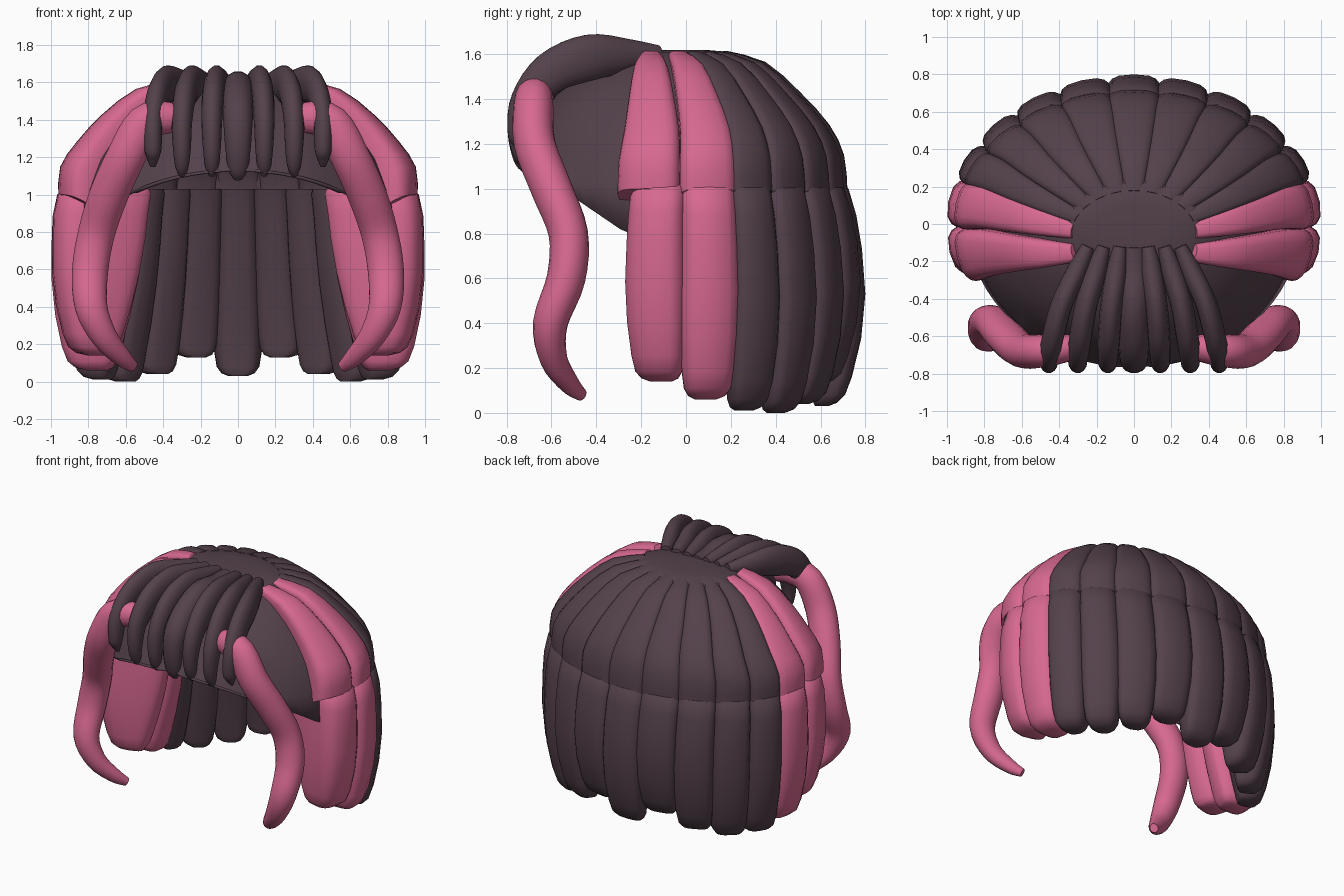
import bpy, bmesh, math
from mathutils import Vector

if "Cube" in bpy.data.objects:
    bpy.data.objects.remove(bpy.data.objects["Cube"])


def material(name, rgb):
    m = bpy.data.materials.new(name)
    m.diffuse_color = (*rgb, 1)
    m.use_nodes = True
    m.node_tree.nodes["Principled BSDF"].inputs["Base Color"].default_value = m.diffuse_color
    return m


DARK = material("dark plum", (0.088, 0.053, 0.070))
PINK = material("pink", (0.68, 0.14, 0.28))


def loft(name, rings, mat, cap_start=True, cap_end=True):
    """Skin a list of closed rings into one smooth object."""
    bm = bmesh.new()
    vr = [[bm.verts.new(p) for p in r] for r in rings]
    n = len(vr[0])
    for a, b in zip(vr, vr[1:]):
        for i in range(n):
            j = (i + 1) % n
            bm.faces.new((a[i], a[j], b[j], b[i]))
    if cap_start:
        bm.faces.new(vr[0])
    if cap_end:
        bm.faces.new(vr[-1])
    bmesh.ops.remove_doubles(bm, verts=bm.verts, dist=0.0005)
    bmesh.ops.recalc_face_normals(bm, faces=bm.faces)
    me = bpy.data.meshes.new(name)
    bm.to_mesh(me)
    bm.free()
    me.materials.append(mat)
    for p in me.polygons:
        p.use_smooth = True
    me.set_sharp_from_angle(angle=math.radians(50))
    ob = bpy.data.objects.new(name, me)
    bpy.context.collection.objects.link(ob)
    return ob


def spline(pts, steps=4):
    """Catmull-Rom through tuples of any length."""
    out = []
    n = len(pts)
    for i in range(n - 1):
        p = [pts[max(i - 1, 0)], pts[i], pts[i + 1], pts[min(i + 2, n - 1)]]
        for s in range(steps):
            t = s / steps
            out.append(tuple(
                0.5 * (2 * b + (c - a) * t + (2 * a - 5 * b + 4 * c - d) * t * t
                       + (3 * b - a - 3 * c + d) * t ** 3)
                for a, b, c, d in zip(*p)))
    out.append(tuple(pts[-1]))
    return out


def tube(name, pts, ref, mat, sides=14):
    """Tapered strand: points are (x, y, z, side radius, depth radius)."""
    path = spline(pts)
    rings = []
    for i, p in enumerate(path):
        c = Vector(p[:3])
        tan = (Vector(path[min(i + 1, len(path) - 1)][:3])
               - Vector(path[max(i - 1, 0)][:3])).normalized()
        side = (ref - tan * ref.dot(tan)).normalized()
        nor = tan.cross(side)
        rings.append([c + side * p[3] * math.cos(a) + nor * p[4] * math.sin(a)
                      for a in (2 * math.pi * k / sides for k in range(sides))])
    return loft(name, rings, mat)


def lock_ring(t, w, outer, inner, s, sides=20):
    """Rounded wedge section between an outer and an inner ellipse.
    outer / inner are (rx, ry, z, y offset), s shrinks the section."""
    ring = []
    for k in range(sides):
        a = 2 * math.pi * k / sides
        u = math.copysign(abs(math.cos(a)) ** 0.6, math.cos(a)) * s
        v = 0.5 + 0.5 * math.copysign(abs(math.sin(a)) ** 0.6, math.sin(a)) * s
        rx, ry, z, oy = (i + (o - i) * v for o, i in zip(outer, inner))
        ang = t + u * w
        ring.append((rx * math.cos(ang), ry * math.sin(ang) + oy, z))
    return ring


# Lock layout: (centre angle, half width, tip height, material)
locks = []
for k in range(-4, 5):
    tip = (0.03, 0.13, 0.04, 0.0, 0.01)[abs(k)]
    locks.append((90 + 16.2 * k, 8.1, tip, DARK))
for t, tip in ((8.6, 0.06), (-11.0, 0.14)):
    locks.append((t, 10.0, tip, PINK))
    locks.append((180 - t, 10.0, tip, PINK))

# Upper layer: rx, ry, z, y offset from crown to the seam
UPPER = spline([(0.34, 0.25, 1.615, -0.07), (0.55, 0.40, 1.565, -0.045),
                (0.73, 0.53, 1.43, -0.02), (0.865, 0.64, 1.285, 0),
                (0.955, 0.705, 1.15, 0), (0.965, 0.72, 1.0, 0)], 2)
# Lower layer: rx, ry, height fraction, section scale
LOWER = [(0.95, 0.69, 1, 0.92), (0.975, 0.725, 0.97, 1), (1.0, 0.76, 0.85, 1),
         (1.005, 0.785, 0.7, 1), (1.005, 0.8, 0.5, 1), (0.99, 0.785, 0.3, 0.97),
         (0.965, 0.75, 0.13, 0.9), (0.945, 0.725, 0.05, 0.82),
         (0.925, 0.7, 0.015, 0.66), (0.9, 0.68, 0, 0.4)]

for t, w, tip, mat in locks:
    ta, wa = math.radians(t), math.radians(w)
    colour = "pink" if mat is PINK else "dark"
    # the frontmost upper lock leans a little forward over the cap
    lean = 0.04 if math.sin(ta) < 0 else 0
    rings = []
    for rx, ry, z, oy in UPPER:
        oy -= lean
        rings.append(lock_ring(ta, wa * (1.22 if lean else 1.12), (rx, ry, z, oy),
                               (rx * 0.8, ry * 0.8, z - 0.1, oy), 1))
    loft(colour + "_upper_lock", rings, mat)
    rings = []
    for rx, ry, h, s in LOWER:
        z = tip + (1.03 - tip) * h
        f = (0.49 if mat is PINK else 0.58) + 0.2 * (1 - h) ** 2
        rings.append(lock_ring(ta, wa * 1.16, (rx, ry, z, 0), (rx * f, ry * f, z, 0), s))
    loft(colour + "_lower_lock", rings, mat)

# Scalp cap: thin dome with a rim that rises toward the forehead
rings = []
for f, z, rx in [(0.2, 1.618, 0.88), (0.385, 1.61, 0.86), (0.58, 1.53, 0.82),
                 (0.76, 1.42, 0.8), (0.87, 1.31, 0.81), (0.95, 1.19, 0.83),
                 (1.0, 1.02, 0.86), (1.0, 0.79, 0.89)]:
    ring = []
    for k in range(64):
        a = 2 * math.pi * k / 64
        ry = 0.76 if math.sin(a) < 0 else 0.6
        if f < 0.4:
            ry = 0.5
        rim = 0.79 + max(0, -0.25 - ry * math.sin(a)) * 0.68 if f > 0.9 else 0
        ring.append((rx * f * math.cos(a), ry * f * math.sin(a), max(z, rim)))
    rings.append(ring)
cap = loft("scalp_cap", rings, DARK, True, False)
sol = cap.modifiers.new("thickness", "SOLIDIFY")
sol.thickness = 0.015
sol.offset = -1

# Fringe: seven strands arching forward from the crown
for x, wide, dz, tip in ((0, 0.085, -0.03, 1.08), (0.14, 0.06, 0, 1.1),
                         (0.3, 0.06, 0, 1.1), (0.455, 0.058, 0, 1.15)):
    for sx in ((1, -1) if x else (1,)):
        X = x * sx
        tube("fringe_strand", [
            (X * 0.54, -0.12, 1.605 + dz * 0.3, wide * 0.6, 0.035),
            (X * 0.68, -0.26, 1.595 + dz, wide * 0.95, 0.075),
            (X * 0.85, -0.43, 1.585 + dz, wide, 0.105),
            (X * 0.95, -0.6, 1.52 + dz, wide, 0.095),
            (X, -0.71, 1.39, wide * 0.92, 0.075),
            (X, -0.742, 1.25, wide * 0.8, 0.055),
            (X, -0.735, tip + 0.05, wide * 0.6, 0.035),
            (X, -0.72, tip, wide * 0.25, 0.012)], Vector((1, 0, 0)), DARK)

# Long wavy pink strands framing the face
CURL = [(0.27, -0.65, 1.38, 0.06), (0.37, -0.665, 1.41, 0.085), (0.5, -0.68, 1.38, 0.1),
        (0.6, -0.675, 1.2, 0.105), (0.69, -0.6, 1.0, 0.105), (0.755, -0.525, 0.8, 0.1),
        (0.79, -0.535, 0.6, 0.098), (0.785, -0.605, 0.4, 0.088),
        (0.715, -0.59, 0.24, 0.07), (0.62, -0.52, 0.13, 0.05), (0.56, -0.465, 0.08, 0.03)]
for sx in (1, -1):
    tube("face_framing_strand", [(sx * x, y, z, r * 0.88, r) for x, y, z, r in CURL],
         Vector((0, 1, 0)), PINK, 18)
